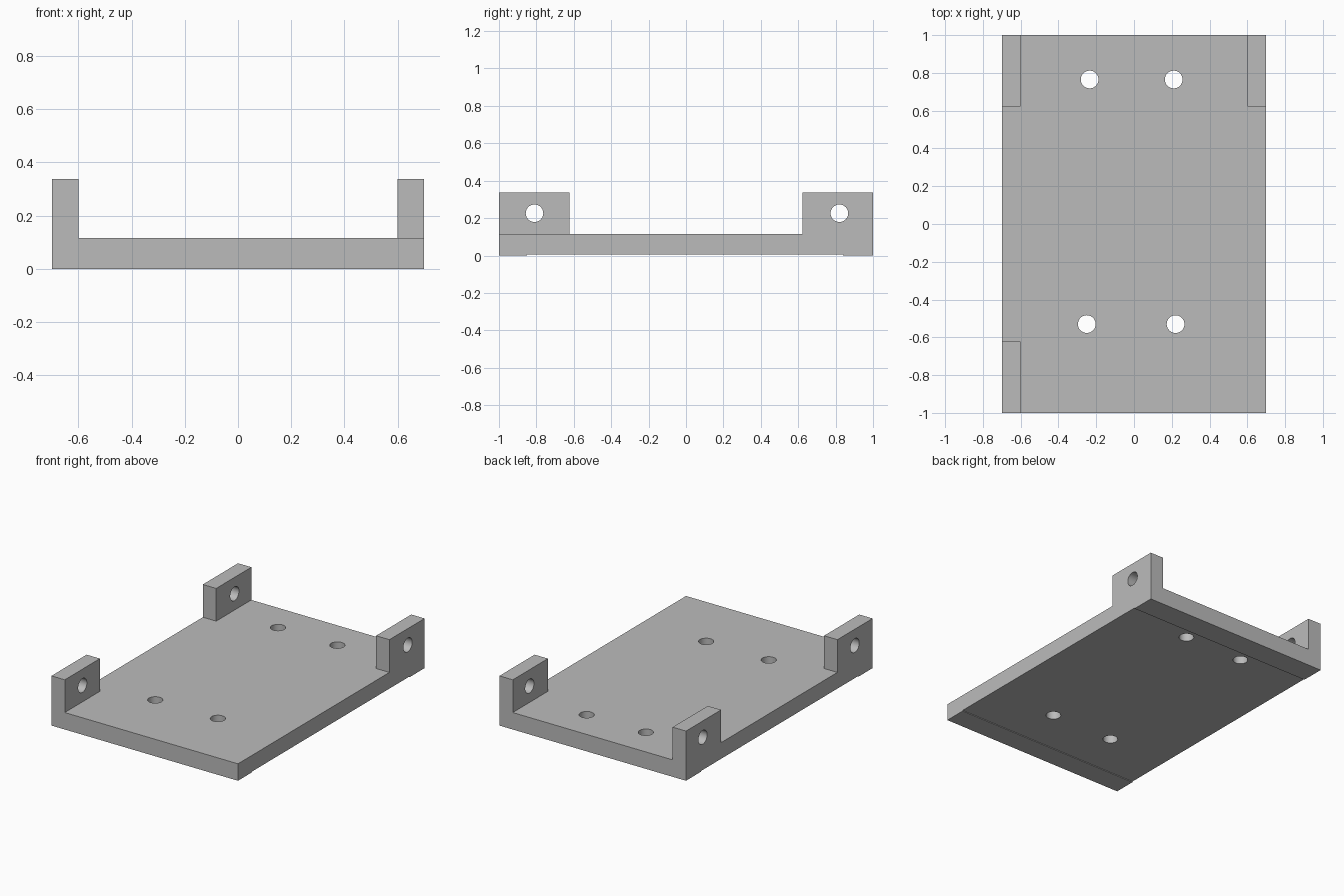
import bpy
import bmesh
from math import pi, radians
from mathutils import Matrix, Vector

cube = bpy.data.objects.get("Cube")
if cube:
    bpy.data.objects.remove(cube, do_unlink=True)

grey = bpy.data.materials.new("plain_grey")
grey.use_nodes = True
COLOUR = (0.5, 0.5, 0.5, 1)
grey.diffuse_color = COLOUR
grey.node_tree.nodes["Principled BSDF"].inputs["Base Color"].default_value = COLOUR

W, L = 0.7, 1.0            # half width, half length
BASE_TOP, LUG_TOP = 0.115, 0.337
LUG_INNER, LUG_START = 0.6, 0.623
HOLE_R = 0.047


def make_object(name, bm, helper=False):
    bmesh.ops.recalc_face_normals(bm, faces=bm.faces)
    mesh = bpy.data.meshes.new(name)
    bm.to_mesh(mesh)
    bm.free()
    mesh.materials.append(grey)
    obj = bpy.data.objects.new(name, mesh)
    bpy.context.collection.objects.link(obj)
    if helper:
        obj.hide_render = True
        obj.hide_viewport = True
        obj.display_type = 'WIRE'
    return obj


def add_box(name, lo, hi):
    lo, hi = Vector(lo), Vector(hi)
    bm = bmesh.new()
    bmesh.ops.create_cube(bm, size=1, matrix=Matrix.Translation((lo + hi) / 2)
                          @ Matrix.Diagonal((*(hi - lo), 1)))
    return make_object(name, bm, True)


def add_drill(name, centre, along_x=False):
    bm = bmesh.new()
    turn = Matrix.Rotation(pi / 2, 4, 'Y') if along_x else Matrix()
    bmesh.ops.create_cone(bm, cap_ends=True, segments=32, radius1=HOLE_R,
                          radius2=HOLE_R, depth=0.4,
                          matrix=Matrix.Translation(centre) @ turn)
    return make_object(name, bm, True)


def boolean(target, tool, operation):
    mod = target.modifiers.new(tool.name, 'BOOLEAN')
    mod.object, mod.operation, mod.solver = tool, operation, 'EXACT'


# Base plate: side profile with a very shallow relief underneath
profile = [(-L, 0), (-0.85, 0), (-0.85, 0.005), (0.84, 0.005),
           (0.84, 0), (L, 0), (L, BASE_TOP), (-L, BASE_TOP)]
bm = bmesh.new()
side = bm.faces.new([bm.verts.new((-W, y, z)) for y, z in profile])
ext = bmesh.ops.extrude_face_region(bm, geom=[side])
bmesh.ops.translate(bm, vec=(2 * W, 0, 0),
                    verts=[v for v in ext["geom"] if isinstance(v, bmesh.types.BMVert)])
plate = make_object("mounting_plate", bm)

# Upright lugs on three corners, each with a cross hole
lugs = {"front_right": (-1, -1), "back_right": (-1, 1), "back_left": (1, 1)}
for name, (sx, sy) in lugs.items():
    xs = sorted((sx * LUG_INNER, sx * W))
    ys = sorted((sy * LUG_START, sy * L))
    lug = add_box(name + "_lug", (xs[0], ys[0], 0.06), (xs[1], ys[1], LUG_TOP))
    boolean(plate, lug, 'UNION')
    y = 0.82 if sy > 0 else -0.81
    drill = add_drill(name + "_lug_hole", (sx * 0.65, y, 0.226), True)
    boolean(plate, drill, 'DIFFERENCE')

# Four screw holes through the plate
for i, (x, y) in enumerate([(-0.25, -0.53), (0.22, -0.53), (-0.235, 0.765), (0.21, 0.765)]):
    boolean(plate, add_drill(f"screw_hole_{i + 1}", (x, y, 0.05)), 'DIFFERENCE')

# Bake the cuts, then smooth only the hole walls
for o in bpy.context.selected_objects:
    o.select_set(False)
bpy.context.view_layer.objects.active = plate
plate.select_set(True)
for mod in list(plate.modifiers):
    tool = mod.object
    bpy.ops.object.modifier_apply(modifier=mod.name)
    bpy.data.objects.remove(tool, do_unlink=True)
bpy.ops.object.shade_smooth_by_angle(angle=radians(30))
